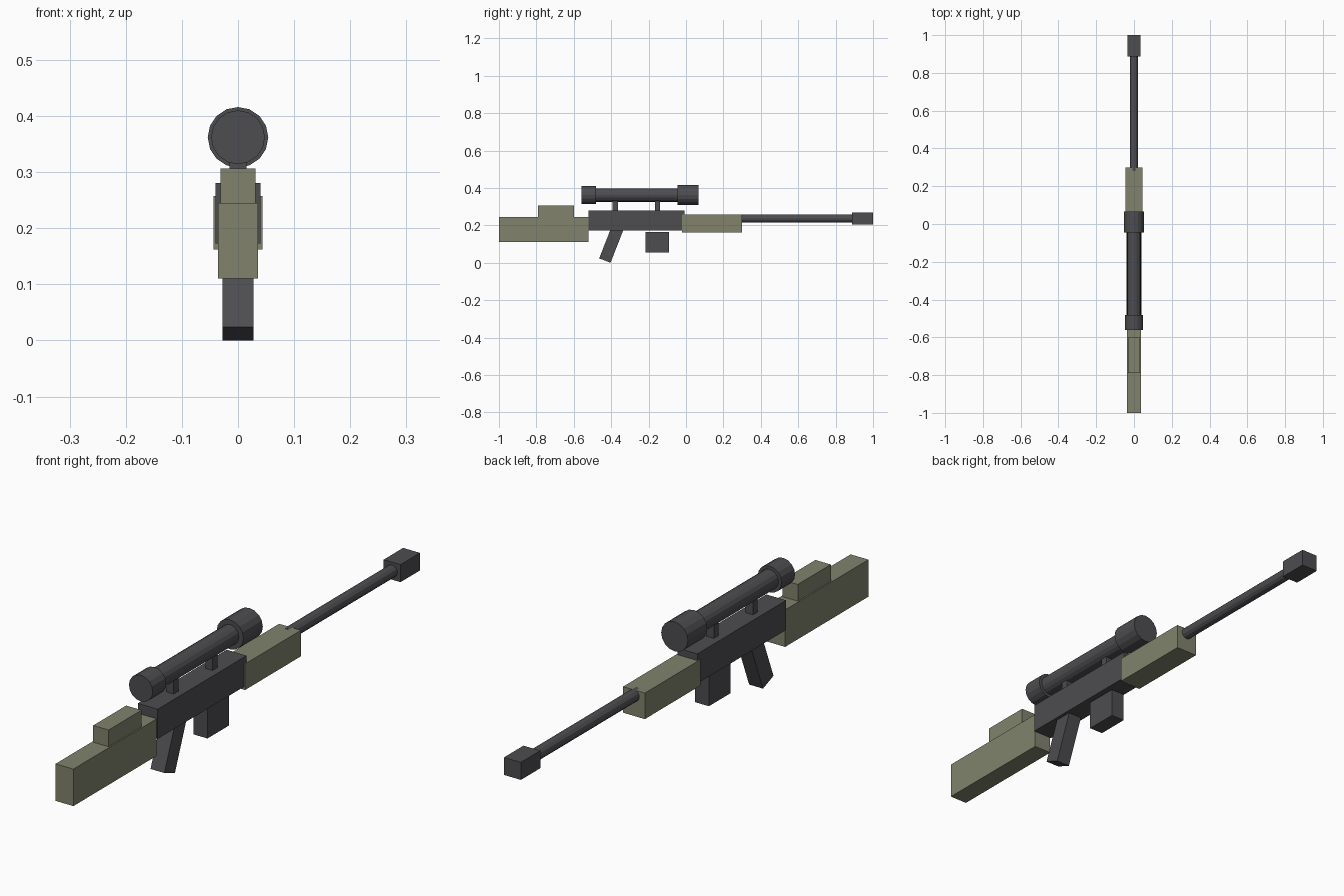
import bpy
from math import radians, sin, cos, pi

cube = bpy.data.objects.get("Cube")
if cube:
    bpy.data.objects.remove(cube, do_unlink=True)


def material(name, color):
    m = bpy.data.materials.new(name)
    m.use_nodes = True
    m.diffuse_color = color
    m.node_tree.nodes["Principled BSDF"].inputs["Base Color"].default_value = color
    return m


METAL = material("dark_metal", (0.075, 0.073, 0.081, 1))
OLIVE = material("olive_furniture", (0.22, 0.227, 0.152, 1))


def finish(name, mat):
    ob = bpy.context.object
    ob.name = ob.data.name = name
    ob.data.materials.append(mat)
    return ob


def box(name, mat, half_x, y0, y1, z0, z1):
    """Box centred on x, given by its side outline."""
    bpy.ops.mesh.primitive_cube_add(size=1, location=(0, (y0 + y1) / 2, (z0 + z1) / 2))
    ob = finish(name, mat)
    ob.scale = (2 * half_x, y1 - y0, z1 - z0)
    return ob


def rod(name, mat, radius, y0, y1, z, sides=16):
    """Flat-sided cylinder lying along y."""
    bpy.ops.mesh.primitive_cylinder_add(vertices=sides, radius=radius, depth=y1 - y0,
                                        location=(0, (y0 + y1) / 2, z),
                                        rotation=(pi / 2, 0, 0))
    return finish(name, mat)


# Stock and cheek rest
box("stock", OLIVE, 0.036, -1.0, -0.52, 0.11, 0.245)
box("cheek_rest", OLIVE, 0.031, -0.79, -0.6, 0.22, 0.306)

# Receiver and fore-end
box("receiver", METAL, 0.04, -0.52, -0.008, 0.173, 0.281)
box("handguard", OLIVE, 0.044, -0.022, 0.3, 0.162, 0.257)

# Barrel and muzzle
rod("barrel", METAL, 0.022, 0.28, 0.9, 0.237, 12)
box("muzzle_brake", METAL, 0.034, 0.888, 1.0, 0.205, 0.269)

# Magazine, hanging just clear of the receiver
box("magazine", METAL, 0.028, -0.216, -0.092, 0.055, 0.164)

# Raked grip, placed from the middle of its foot
rake, length = radians(21.5), 0.19
grip = box("grip", METAL, 0.028, -0.0325, 0.0325, 0, length)
grip.rotation_euler.x = -rake
grip.location = (0, -0.434 + sin(rake) * length / 2, 0.012 + cos(rake) * length / 2)

# Scope: tube, two bells and two mounts
AXIS = 0.362
rod("scope_tube", METAL, 0.036, -0.5, 0.0, AXIS)
rod("scope_eyepiece", METAL, 0.048, -0.56, -0.482, AXIS)
rod("scope_objective", METAL, 0.054, -0.046, 0.066, AXIS)
for name, y in (("rear_mount", -0.378), ("front_mount", -0.153)):
    box(name, METAL, 0.015, y - 0.014, y + 0.014, 0.27, 0.345)
